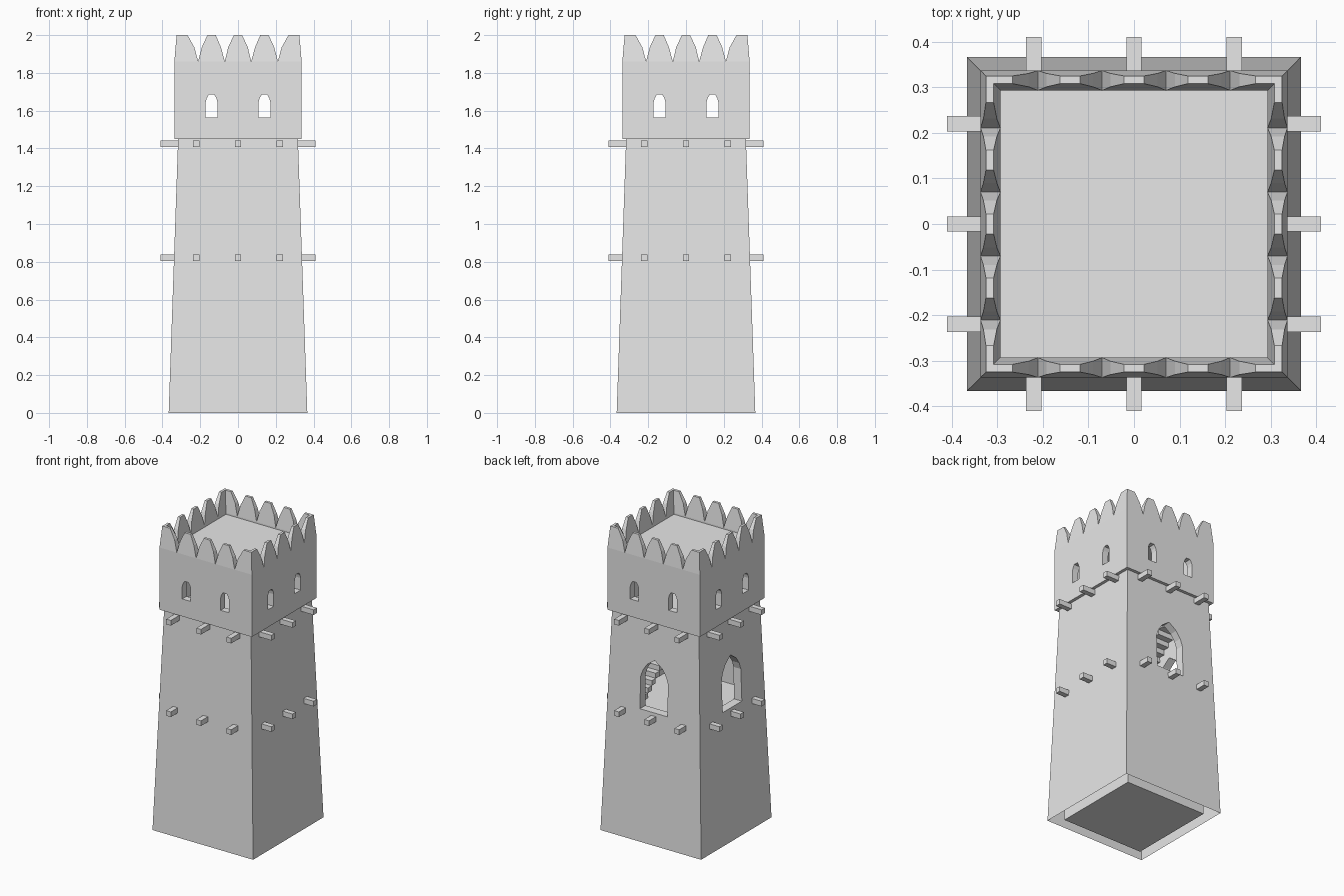
import bpy, bmesh
from mathutils import Matrix, Vector
from math import pi

cube = bpy.data.objects.get("Cube")
if cube:
    bpy.data.objects.remove(cube, do_unlink=True)

stone = bpy.data.materials.new("pale_grey_stone")
stone.use_nodes = True
GREY = (0.8, 0.8, 0.8, 1)
stone.diffuse_color = GREY
stone.node_tree.nodes["Principled BSDF"].inputs["Base Color"].default_value = GREY


def finish(name, bm, fix=True):
    if fix:
        bmesh.ops.recalc_face_normals(bm, faces=bm.faces)
    me = bpy.data.meshes.new(name)
    bm.to_mesh(me)
    bm.free()
    me.materials.append(stone)
    ob = bpy.data.objects.new(name, me)
    bpy.context.scene.collection.objects.link(ob)
    return ob


def box(bm, lo, hi, turn=0):
    lo, hi = Vector(lo), Vector(hi)
    size = Matrix.Diagonal((*(hi - lo), 1))
    m = Matrix.Rotation(turn, 4, "Z") @ Matrix.Translation((lo + hi) / 2) @ size
    bmesh.ops.create_cube(bm, size=1, matrix=m)


def square(bm, r, z):
    return [bm.verts.new((x * r, y * r, z)) for x, y in ((-1, -1), (1, -1), (1, 1), (-1, 1))]


def hollow_wall(name, z0, z1, outer, inner):
    """Square tube given as (bottom, top) half widths outside and inside."""
    bm = bmesh.new()
    rings = [square(bm, outer[0], z0), square(bm, outer[1], z1),
             square(bm, inner[1], z1), square(bm, inner[0], z0)]
    for a, b in zip(rings, rings[1:] + rings[:1]):
        for i in range(4):
            j = (i + 1) % 4
            bm.faces.new((a[i], a[j], b[j], b[i]))
    return finish(name, bm)


def arch_prism(bm, profile, u, y0, y1, turn):
    """Mirrored half outline of an opening, extruded along y and turned."""
    outline = profile + [(-x, z) for x, z in reversed(profile) if x]
    rot = Matrix.Rotation(turn, 4, "Z")
    a, b = [[bm.verts.new(rot @ Vector((u + x, y, z))) for x, z in outline] for y in (y0, y1)]
    bm.faces.new(a)
    bm.faces.new(b)
    for i in range(len(a)):
        j = (i + 1) % len(a)
        bm.faces.new((a[i], a[j], b[j], b[i]))


def carve(wall, bm, name):
    cutter = finish(name, bm)
    mod = wall.modifiers.new("openings", "BOOLEAN")
    mod.object, mod.operation, mod.solver = cutter, "DIFFERENCE", "EXACT"
    dg = bpy.context.evaluated_depsgraph_get()
    wall.data = bpy.data.meshes.new_from_object(wall.evaluated_get(dg))
    wall.modifiers.clear()
    bpy.data.objects.remove(cutter, do_unlink=True)


# tapered shaft with pointed windows at the back (+y) and the right (-x)
shaft = hollow_wall("shaft_wall", 0, 1.45, (0.367, 0.317), (0.295, 0.27))
big = [(0.1, 0.86), (0.1, 1.07), (0.085, 1.115), (0.055, 1.16), (0, 1.2)]
bm = bmesh.new()
for turn in (0, pi / 2):
    arch_prism(bm, big, 0, 0.15, 0.6, turn)
carve(shaft, bm, "shaft_window_cutter")

# the wall cavity is open underneath
bm = bmesh.new()
bm.from_mesh(shaft.data)
under = [f for f in bm.faces if f.calc_center_median().z < 0.001]
bmesh.ops.delete(bm, geom=under, context="FACES")
bm.to_mesh(shaft.data)
bm.free()

# overhanging upper room with two small windows on each side
room = hollow_wall("upper_room_wall", 1.45, 1.86, (0.337, 0.337), (0.293, 0.293))
small = [(0.031, 1.565), (0.031, 1.645), (0.026, 1.665), (0.014, 1.685)]
for turn in (0, pi / 2):
    bm = bmesh.new()
    for u in (-0.14, 0.14):
        arch_prism(bm, small, u, -0.6, 0.6, turn)
    carve(room, bm, "room_window_cutter")

# floors and roof deck
for name, r, z0, z1 in (("ground_floor", 0.295, 0, 0.02), ("middle_floor", 0.29, 0.82, 0.85),
                        ("upper_floor", 0.3, 1.43, 1.455), ("roof_deck", 0.295, 1.82, 1.85)):
    bm = bmesh.new()
    box(bm, (-r, -r, z0), (r, r, z1))
    finish(name, bm)

# battlements: pointed merlons that get thinner towards the top
LOW, TOP = 1.86, 2.0
half = [(0, TOP), (0.022, TOP), (0.052, 1.935), (0.07, LOW), (0.09, 1.935),
        (0.118, TOP), (0.162, TOP), (0.192, 1.935), (0.211, LOW), (0.231, 1.935), (0.267, TOP)]
line = [(-u, z) for u, z in reversed(half[1:])] + half
bm = bmesh.new()
for k in range(4):
    rot = Matrix.Rotation(k * pi / 2, 4, "Z")

    def column(u, z, end=0):
        t = (z - LOW) / (TOP - LOW)
        radii = (0.337, 0.337 - 0.012 * t, 0.293 + 0.015 * t, 0.293)
        heights = (LOW, z, z, LOW)
        return [bm.verts.new(rot @ Vector((end * r if end else u, -r, h)))
                for r, h in zip(radii, heights)]

    cols = [column(0, TOP, -1)] + [column(u, z) for u, z in line] + [column(0, TOP, 1)]
    for a, b in zip(cols, cols[1:]):
        for i in range(3):
            bm.faces.new((a[i], b[i], b[i + 1], a[i + 1]))
bmesh.ops.remove_doubles(bm, verts=bm.verts, dist=0.0005)
bmesh.ops.dissolve_degenerate(bm, edges=bm.edges, dist=0.0005)
finish("battlements", bm)

# rows of beam ends poking out of all four sides
for name, z in (("lower_beams", 0.822), ("upper_beams", 1.425)):
    bm = bmesh.new()
    for k in range(4):
        for u in (-0.22, 0, 0.22):
            box(bm, (u - 0.017, -0.41, z - 0.017), (u + 0.017, -0.26, z + 0.017), k * pi / 2)
    finish(name, bm)

# inner stairs: one flight, a landing, then a second flight
bm = bmesh.new()
STEPS, RUN, RISE = 9, 0.041, 0.033
for i in range(STEPS):
    y, z = 0.21 - i * RUN, 0.85 + i * RISE
    box(bm, (0.16, y - RUN, z), (0.285, y, z + RISE))
    box(bm, (-0.28, -y, z + 0.29), (-0.16, -y + RUN, z + 0.29 + RISE))
box(bm, (-0.285, -0.285, 1.12), (0.285, -0.16, 1.145))
finish("inner_stairs", bm)
